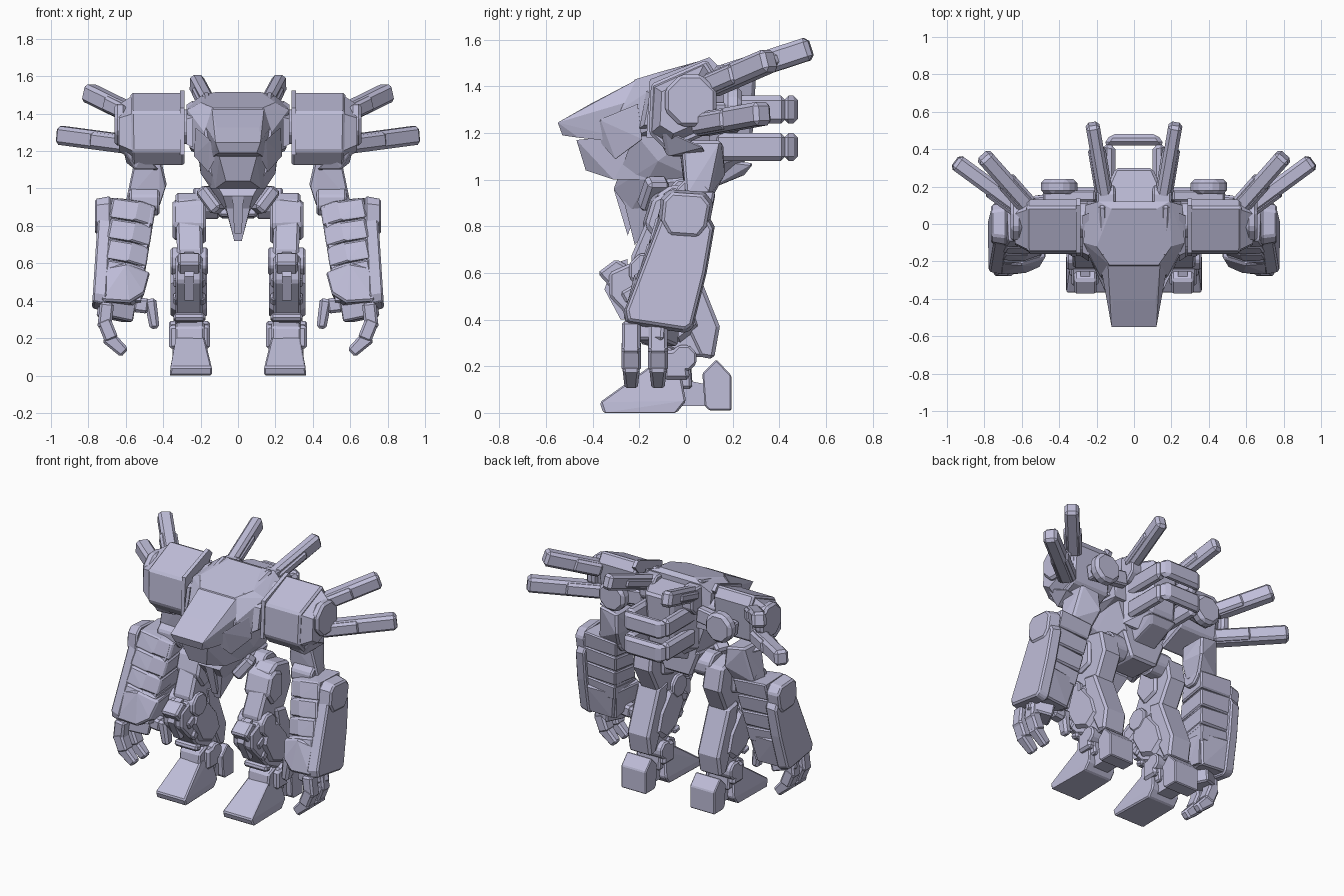
import bpy, bmesh, math
from mathutils import Vector

default_cube = bpy.data.objects.get("Cube")
if default_cube:
    bpy.data.objects.remove(default_cube, do_unlink=True)

armour = bpy.data.materials.new("lavender_grey_armour")
armour.use_nodes = True
armour.diffuse_color = (0.52, 0.51, 0.69, 1)
armour.node_tree.nodes["Principled BSDF"].inputs["Base Color"].default_value = armour.diffuse_color


def hull(name, points, chamfer=0.0, centred=False):
    """Faceted solid around points: centred on x = 0, or a mirrored pair."""
    points = [Vector(p) for p in points]
    if centred:
        points += [Vector((-p.x, p.y, p.z)) for p in points]
    bm = bmesh.new()
    for p in points:
        bm.verts.new(p)
    bmesh.ops.remove_doubles(bm, verts=bm.verts, dist=0.0005)
    bmesh.ops.convex_hull(bm, input=bm.verts)
    loose = [v for v in bm.verts if not v.link_faces]
    bmesh.ops.delete(bm, geom=loose, context='VERTS')
    bmesh.ops.dissolve_limit(bm, angle_limit=math.radians(2), verts=bm.verts, edges=bm.edges)
    bmesh.ops.recalc_face_normals(bm, faces=bm.faces)
    mesh = bpy.data.meshes.new(name)
    bm.to_mesh(mesh)
    bm.free()
    mesh.materials.append(armour)
    obj = bpy.data.objects.new(name, mesh)
    bpy.context.collection.objects.link(obj)
    if chamfer:
        bevel = obj.modifiers.new("chamfer", 'BEVEL')
        bevel.width = chamfer
        bevel.segments = 1
        bevel.limit_method = 'ANGLE'
        bevel.angle_limit = math.radians(40)
    if not centred:
        obj.modifiers.new("both_sides", 'MIRROR').use_mirror_merge = False
    return obj


def slab(name, outline, inner, outer, taper=1.0, lean=0.0, chamfer=0.0, centred=False):
    """Side outline (y, z) extruded along x; lean shifts x with height."""
    middle = sum((Vector(p) for p in outline), Vector((0, 0))) / len(outline)
    points = []
    for y, z in outline:
        shift = lean * (z - middle.y)
        small = middle + (Vector((y, z)) - middle) * taper
        points.append((inner + shift, y, z))
        points.append((outer + shift, small.x, small.y))
    return hull(name, points, chamfer, centred)


def plate(name, plan, bottom, top, chamfer=0.0, centred=False):
    """Plan outline (x, y) extruded upwards."""
    points = [(x, y, z) for x, y in plan for z in (bottom, top)]
    return hull(name, points, chamfer, centred)


def beam(name, start, end, width, height, chamfer=0.01, tip=1.0):
    """Rectangular bar between two points, optionally narrowing to the tip."""
    start, end = Vector(start), Vector(end)
    along = (end - start).normalized()
    side = along.cross(Vector((0, 0, 1)))
    side = side.normalized() if side.length > 0.01 else Vector((1, 0, 0))
    up = side.cross(along)
    points = []
    for centre, scale in ((start, 1.0), (end, tip)):
        for a in (-0.5, 0.5):
            for b in (-0.5, 0.5):
                points.append(centre + (side * a * width + up * b * height) * scale)
    return hull(name, points, chamfer)


def octagon(name, centre, direction, radius, depth, chamfer=0.01):
    """Eight-sided disc facing the given direction."""
    turn = Vector(direction).to_track_quat('Z', 'Y')
    points = []
    for i in range(8):
        angle = math.pi * (i + 0.5) / 4
        for d in (-depth / 2, depth / 2):
            spoke = Vector((radius * math.cos(angle), radius * math.sin(angle), d))
            points.append(Vector(centre) + turn @ spoke)
    return hull(name, points, chamfer)


# Head and torso shell
hull("snout", [(.12, -.55, 1.245), (.10, -.53, 1.19), (.115, -.41, 1.325), (.14, -.2, 1.435),
               (.19, -.16, 1.36), (.16, -.16, 1.15), (.12, -.46, 1.18)], centred=True)
hull("carapace", [(.13, -.22, 1.43), (.2, -.12, 1.46), (.19, .12, 1.5), (.12, .08, 1.515),
                  (.27, -.1, 1.42), (.26, -.14, 1.22), (.26, .1, 1.45), (.25, .12, 1.2),
                  (.18, -.28, 1.3), (.16, -.28, 1.16)], centred=True)
hull("jaw", [(.1, -.47, 1.17), (.065, -.43, 1.04), (.17, -.2, 1.2), (.12, -.31, 1.0),
             (.15, -.15, 1.0)], centred=True)
hull("chest", [(.21, -.22, 1.2), (.22, .1, 1.24), (.08, -.31, .96), (.05, -.24, .86),
               (.2, -.12, 1.08), (.13, .1, .98)], centred=True)
hull("cheek_armour", [(.1, -.4, 1.19), (.15, -.37, 1.26), (.23, -.2, 1.33), (.24, -.18, 1.17),
                      (.16, -.3, 1.08)], .008)
slab("collar_panel", [(-.2, 1.22), (-.17, 1.38), (.06, 1.47), (.08, 1.22)], .24, .275, .85)
beam("crown_ridge", (.16, -.17, 1.43), (.17, .1, 1.5), .04, .03)
hull("backpack", [(.1, .3, 1.44), (.09, .28, 1.1), (.19, .1, 1.47), (.17, .08, 1.05),
                  (.08, .15, 1.0)], .015, centred=True)
hull("tail_block", [(.1, .29, 1.07), (.07, .25, 1.02), (.12, .05, 1.1), (.08, .08, .95)],
     .01, centred=True)

# Rear cage, two stacked loops
for level, (low, high) in {"lower": (1.08, 1.2), "upper": (1.24, 1.36)}.items():
    plate(level + "_cage_arms", [(.1, .12), (.165, .12), (.165, .43), (.1, .42)], low, high, .02)
    plate(level + "_cage_back", [(.1, .42), (.165, .42), (.125, .48)], low, high, .02, True)

# Long fins behind the head
beam("head_fins", (.14, .06, 1.41), (.223, .535, 1.565), .075, .1, .018)
beam("head_fin_ridges", (.16, .16, 1.44), (.2, .4, 1.52), .095, .05)
octagon("head_fin_roots", (.15, .13, 1.4), (1, 0, 0), .1, .1)

# Pelvis and keel
hull("pelvis", [(.16, -.1, 1.0), (.17, .1, 1.02), (.1, -.13, .85), (.1, .1, .84)], .015, True)
hull("keel", [(.09, -.17, .98), (.07, -.27, .92), (.02, -.22, .72), (.05, -.12, .84)], centred=True)
hull("keel_spine", [(.03, -.31, .96), (.02, -.25, .76), (.02, -.18, .96)], centred=True)
beam("hip_guards", (.1, -.16, .88), (.19, -.12, 1.0), .1, .07, .015)
octagon("hip_joints", (.17, 0, .92), (1, 0, 0), .09, .14)

# Shoulders
slab("shoulder_pods", [(-.16, 1.2), (-.15, 1.41), (.09, 1.515), (.13, 1.45), (.1, 1.2),
                       (-.08, 1.12)], .29, .57, 1.0, .02, .012)
slab("shoulder_caps", [(-.15, 1.2), (-.14, 1.4), (.08, 1.5), (.12, 1.44), (.09, 1.22),
                       (-.07, 1.15)], .56, .635, .72)
slab("shoulder_rims", [(-.17, 1.18), (-.155, 1.43), (.1, 1.525), (.135, 1.49), (.08, 1.42),
                       (-.1, 1.18)], .285, .31)
octagon("shoulder_bosses", (.63, .02, 1.34), (1, 0, 0), .12, .06, .015)
octagon("shoulder_axles", (.27, .02, 1.33), (1, 0, 0), .1, .1)
octagon("rear_thrusters", (.4, .2, 1.3), (0, 1, 0), .105, .08, .02)
beam("rear_struts", (.2, .15, 1.32), (.48, .15, 1.28), .06, .1)
hull("shoulder_skirts", [(.5, -.13, 1.2), (.62, -.1, 1.22), (.5, .1, 1.1), (.6, .08, 1.14),
                         (.42, -.06, 1.1), (.55, -.08, 1.1)], .01)

# Shoulder fins, a base block and a longer blade each
for level, root, tip in (("upper", (.57, .1, 1.4), (.805, .365, 1.515)),
                         ("lower", (.58, .06, 1.235), (.955, .335, 1.285))):
    beam(level + "_shoulder_fins", root, tip, .09, .1, .018)
    beam(level + "_fin_sleeves", root, Vector(root).lerp(Vector(tip), .5), .11, .085, .015)

# Upper arms
hull("upper_arms", [(.41, -.03, 1.15), (.55, -.02, 1.17), (.41, .16, 1.15), (.54, .15, 1.17),
                    (.38, 0, 1.02), (.42, 0, .9), (.6, 0, .93), (.4, .17, 1.02),
                    (.43, .1, .9), (.58, .1, .93)], .012)
octagon("elbows", (.5, .03, .93), (1, 0, 0), .08, .16)

# Forearms: overlapping bands, then a heavy cuff
band_top, band_step = .93, .11
for i in range(4):
    top = band_top - i * band_step
    front, back = -.09 - .037 * i, .125 - .02 * i
    out = .018 * i
    hull("forearm_band_" + str(i + 1),
         [(.435 + out, back, top), (.44 + out, front + .03, top - .03), (.53 + out, front, top),
          (.67 + out / 2, front, top + .02), (.68 + out / 2, back, top + .02),
          (.45 + out, back - .02, top - .1), (.455 + out, front, top - .13),
          (.55 + out, front - .035, top - .1), (.69 + out / 2, front - .03, top - .08),
          (.69 + out / 2, back - .02, top - .09)], .008)
hull("forearm_cores", [(.46, -.07, .9), (.68, -.07, .9), (.46, .09, .85), (.68, .09, .85),
                       (.52, -.22, .4), (.72, -.23, .4), (.52, 0, .36), (.72, 0, .36)])
hull("forearm_cuffs", [(.47, -.18, .55), (.6, -.22, .6), (.71, -.21, .58), (.5, .05, .55),
                       (.71, .07, .56), (.5, -.23, .44), (.58, -.265, .39), (.73, -.27, .4),
                       (.54, .01, .35), (.73, .02, .36)], .01)
slab("forearm_shields", [(-.09, .9), (.06, .92), (.125, .8), (.09, .6), (.03, .36), (0, .34),
                         (-.26, .38), (-.27, .43), (-.15, .75)], .69, .765, .93, -.06, .01)
slab("elbow_guards", [(-.12, .82), (-.11, .92), (-.07, .96), (.08, .95), (.12, .9), (.1, .79),
                      (.06, .74), (-.08, .75)], .68, .765, .85, 0, .01)

# Hands
beam("wrists", (.64, -.12, .42), (.66, -.13, .3), .14, .16)
for i, y in enumerate((-.235, -.12)):
    label = "finger_" + str(i + 1)
    beam(label + "_base", (.7, y, .39), (.715, y, .25), .08, .075, .012)
    beam(label + "_middle", (.72, y, .3), (.675, y, .19), .085, .075, .012)
    beam(label + "_tip", (.7, y, .21), (.605, y, .12), .075, .08, .012, .75)
beam("thumb_base", (.56, -.12, .38), (.475, -.12, .37), .08, .08, .015)
beam("thumb_tip", (.47, -.12, .41), (.445, -.12, .25), .08, .065, .015, .8)

# Thighs
slab("thighs", [(-.12, .94), (-.06, .98), (.08, .95), (.11, .8), (.02, .62), (-.2, .56),
                (-.24, .66), (-.17, .8)], .19, .33, 1, .03, .015)
slab("thigh_armour", [(-.19, .8), (-.15, .93), (-.09, .96), (0, .92), (0, .74), (-.12, .7)],
     .17, .35, .85, 0, .015)
octagon("knee_axles", (.26, -.17, .61), (1, 0, 0), .08, .2)

# Shins
slab("shins", [(-.33, .5), (-.33, .6), (-.22, .65), (-.06, .63), (.05, .5), (.12, .37),
               (.1, .24), (0, .24), (-.16, .32), (-.22, .42)], .19, .335, 1, 0, .012)
slab("knee_caps", [(-.38, .6), (-.3, .66), (-.23, .62), (-.22, .5), (-.28, .49)], .2, .32, 1, 0, .012)
slab("calves", [(-.08, .68), (.03, .66), (.09, .5), (.145, .37), (.12, .23), (.06, .24),
                (-.04, .45)], .18, .345, 1, 0, .015)
slab("inner_knee_ridges", [(-.35, .53), (-.31, .64), (-.25, .66), (-.25, .4), (-.28, .4)],
     .235, .285)
side_outline = [(-.24, .5), (-.2, .62), (-.08, .62), (.03, .49), (.07, .36), (-.02, .29), (-.15, .34)]
slab("outer_shin_plates", side_outline, .32, .36, .8)
slab("inner_shin_plates", side_outline, .2, .165, .8)
for i in range(3):
    z = .53 - .1 * i
    beam("shin_step_" + str(i + 1), (.26, -.2 + .02 * i, z), (.26, -.27 + .05 * i, z - .04),
         .17, .06, .012)

# Feet
octagon("ankles", (.26, -.01, .235), (1, 0, 0), .06, .22)
hull("toes", [(.14, -.37, .045), (.36, -.37, .045), (.14, -.355, 0), (.365, -.355, 0),
              (.15, -.04, 0), (.36, -.04, 0), (.15, 0, .05), (.36, 0, .05),
              (.18, -.14, .21), (.33, -.14, .21), (.18, -.03, .21), (.33, -.03, .21)], .008)
slab("instep_blocks", [(-.16, .17), (-.15, .26), (-.08, .29), (.02, .24), (.03, .1), (-.1, .1)],
     .18, .335, .95, 0, .01)
slab("ankle_cuffs", [(-.1, .14), (-.1, .27), (0, .28), (.02, .14)], .15, .37, .95, 0, .015)
slab("heels", [(.08, .03), (.1, .01), (.195, .01), (.195, .16), (.13, .23), (.07, .17)],
     .165, .35, 1, 0, .006)
slab("sole_links", [(-.05, .03), (.1, .03), (.1, .12), (-.05, .15)], .2, .31)
